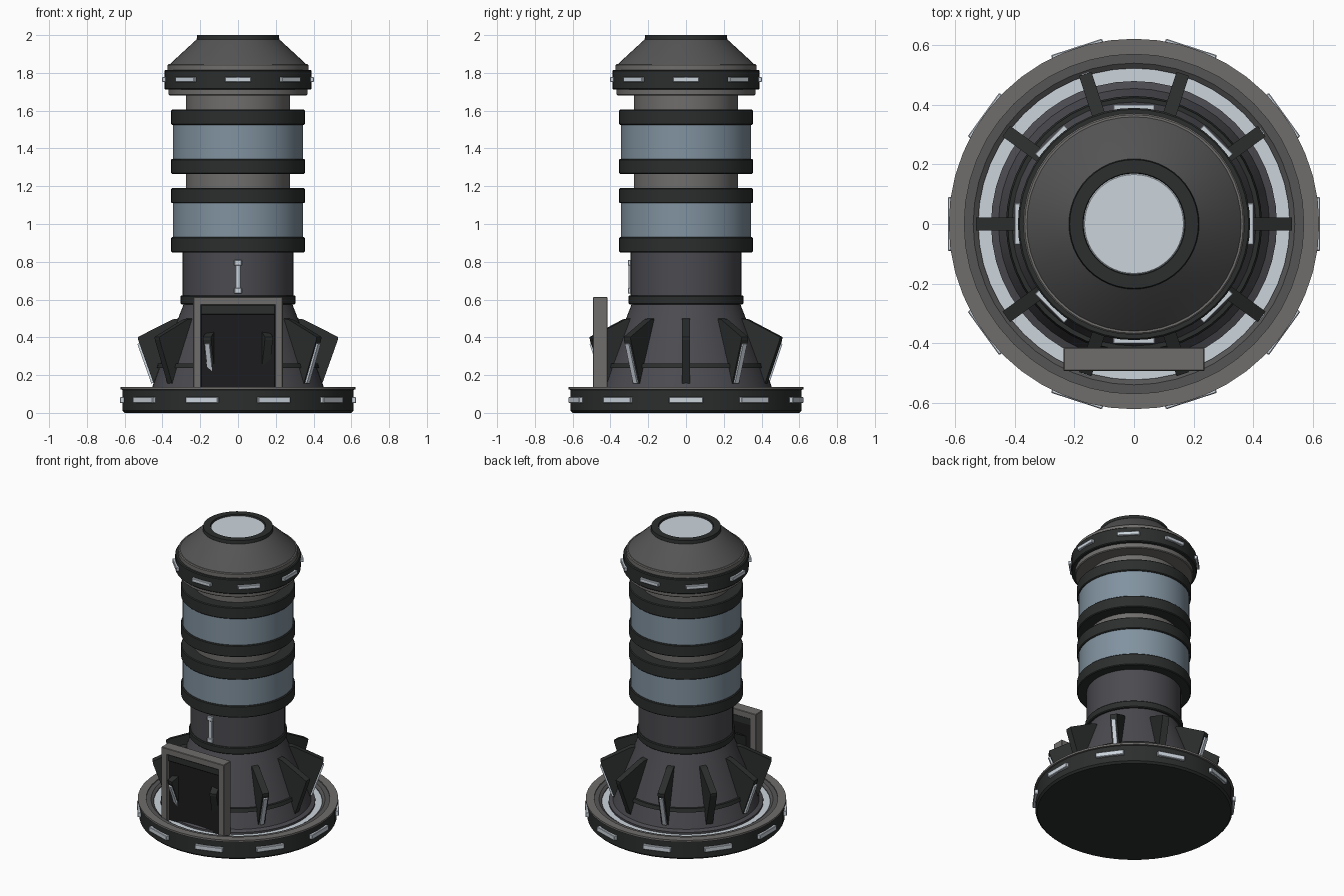
import bpy, bmesh
from math import sin, cos, pi, radians
from mathutils import Matrix, Vector

if "Cube" in bpy.data.objects:
    bpy.data.objects.remove(bpy.data.objects["Cube"])


def material(name, rgb):
    m = bpy.data.materials.new(name)
    m.diffuse_color = (*rgb, 1)
    m.use_nodes = True
    m.node_tree.nodes["Principled BSDF"].inputs["Base Color"].default_value = m.diffuse_color
    return m


DARK = material("dark_metal", (0.025, 0.027, 0.027))
BLACK = material("black_panel", (0.012, 0.012, 0.013))
BODY = material("body_metal", (0.07, 0.07, 0.08))
GREY = material("grey_metal", (0.16, 0.155, 0.15))
ROOF = material("roof_metal", (0.09, 0.09, 0.09))
GLASS = material("blue_glass", (0.22, 0.29, 0.35))
LIGHT = material("pale_light", (0.6, 0.66, 0.72))


def finish(bm, name, mat, smooth=False):
    bmesh.ops.recalc_face_normals(bm, faces=bm.faces)
    me = bpy.data.meshes.new(name)
    bm.to_mesh(me)
    bm.free()
    ob = bpy.data.objects.new(name, me)
    bpy.context.collection.objects.link(ob)
    me.materials.append(mat)
    if smooth:
        bpy.ops.object.select_all(action='DESELECT')
        ob.select_set(True)
        bpy.context.view_layer.objects.active = ob
        bpy.ops.object.shade_smooth_by_angle(angle=radians(30))
    return ob


def lathe(name, profile, mat, n=48):
    """Revolve an (r, z) profile about z; r = 0 closes at the axis."""
    bm = bmesh.new()
    vs = [bm.verts.new((r, 0, z)) for r, z in profile]
    es = [bm.edges.new(p) for p in zip(vs, vs[1:])]
    bmesh.ops.spin(bm, geom=vs + es, cent=(0, 0, 0), axis=(0, 0, 1),
                   angle=2 * pi, steps=n, use_merge=True)
    bmesh.ops.remove_doubles(bm, verts=bm.verts, dist=1e-5)
    return finish(bm, name, mat, True)


def band(name, r, z0, z1, mat, c=0.005):
    """Solid disc with chamfered rims."""
    return lathe(name, [(0, z0), (r - c, z0), (r, z0 + c), (r, z1 - c), (r - c, z1), (0, z1)], mat)


def box(name, lo, hi, mat, angle=0, bevel=0.003):
    """Box between two corners, turned about the z axis."""
    lo, hi = Vector(lo), Vector(hi)
    bm = bmesh.new()
    bmesh.ops.create_cube(bm, size=1)
    bmesh.ops.scale(bm, vec=hi - lo, verts=bm.verts)
    bmesh.ops.translate(bm, vec=(lo + hi) / 2, verts=bm.verts)
    bmesh.ops.bevel(bm, geom=bm.edges[:], offset=bevel, segments=1, affect='EDGES')
    bm.transform(Matrix.Rotation(angle, 4, 'Z'))
    return finish(bm, name, mat)


def plate(name, outline, half, mat, angle):
    """Upright plate with an (r, z) outline, turned about the z axis."""
    bm = bmesh.new()
    f = bm.faces.new([bm.verts.new((r, -half, z)) for r, z in outline])
    ext = bmesh.ops.extrude_face_region(bm, geom=[f])['geom']
    bmesh.ops.translate(bm, vec=(0, 2 * half, 0),
                        verts=[v for v in ext if isinstance(v, bmesh.types.BMVert)])
    bm.faces.new([v for v in f.verts]) if not f.is_valid else None
    bm.transform(Matrix.Rotation(angle, 4, 'Z'))
    return finish(bm, name, mat)


# Base: drum, top lip, glowing groove
lathe("base_drum", [(0, 0), (0.60, 0), (0.612, 0.012), (0.612, 0.122), (0.55, 0.122),
                    (0.525, 0.10), (0, 0.10)], DARK)
lathe("base_lip", [(0.61, 0.122), (0.622, 0.124), (0.622, 0.137), (0.57, 0.137), (0.57, 0.122)], GREY)
lathe("base_inner_step", [(0.572, 0.13), (0.54, 0.13), (0.523, 0.118), (0.523, 0.10)], ROOF)
lathe("base_light_ring", [(0.524, 0.10), (0.524, 0.112), (0.48, 0.112), (0.48, 0.10)], LIGHT)
for i in range(10):
    box(f"base_light_{i}", (0.595, -0.09, 0.052), (0.625, 0.09, 0.084), LIGHT, i * pi / 5)

# Flared skirt with collars
lathe("skirt", [(0.48, 0.10), (0.48, 0.125), (0.455, 0.135), (0.414, 0.25), (0.288, 0.575)], BODY)
lathe("skirt_band", [(0.41, 0.238), (0.43, 0.238), (0.424, 0.262), (0.40, 0.262)], DARK)
band("skirt_collar", 0.304, 0.575, 0.622, DARK)

# Ten fins, every second one carrying a light strip
for i in range(10):
    a = i * pi / 5
    plate(f"fin_{i}", [(0.28, 0.505), (0.345, 0.495), (0.53, 0.402), (0.528, 0.385),
                       (0.445, 0.152), (0.39, 0.152)], 0.022, DARK, a)
    if i % 2:
        plate(f"fin_light_{i}", [(0.515, 0.37), (0.533, 0.365), (0.459, 0.156), (0.44, 0.162)],
              0.013, LIGHT, a)

# Doorway
for s, side in ((-1, "left"), (1, "right")):
    x0, x1 = sorted((s * 0.195, s * 0.237))
    box(f"door_post_{side}", (x0, -0.493, 0.002), (x1, -0.415, 0.60), GREY)
box("door_lintel", (-0.237, -0.493, 0.57), (0.237, -0.415, 0.613), GREY)
box("door_header", (-0.197, -0.475, 0.52), (0.197, -0.42, 0.572), DARK)
box("door_panel", (-0.197, -0.462, 0.002), (0.197, -0.42, 0.53), BLACK)

# Lower drum with front lamp
band("lower_drum", 0.294, 0.615, 0.86, BODY)
box("front_lamp", (-0.014, -0.304, 0.64), (0.014, -0.285, 0.80), LIGHT)
for z in (0.632, 0.78):
    box("front_lamp_end", (-0.02, -0.308, z), (0.02, -0.285, z + 0.03), LIGHT)

# Core column and two glazed sections
band("core_column", 0.276, 0.85, 1.70, GREY)
for k, z in (("lower", 0.85), ("upper", 1.265)):
    band(f"{k}_glass", 0.345, z + 0.07, z + 0.27, GLASS)
    band(f"{k}_bottom_ring", 0.354, z, z + 0.08, DARK)
    band(f"{k}_top_ring", 0.354, z + 0.26, z + 0.34, DARK)

# Cap: under-rim, lit ring, upper rim, conical roof, open collar with lens
band("cap_under_rim", 0.367, 1.68, 1.72, GREY)
band("cap_ring", 0.39, 1.713, 1.815, DARK)
band("cap_upper_rim", 0.372, 1.81, 1.846, GREY)
lathe("roof", [(0.362, 1.843), (0.355, 1.852), (0.218, 1.978), (0.17, 1.978)], ROOF)
lathe("roof_collar", [(0.213, 1.97), (0.219, 1.978), (0.216, 2.0), (0.172, 2.0), (0.168, 1.98)], DARK)
band("roof_lens", 0.171, 1.96, 1.992, LIGHT)
for i in range(8):
    box(f"cap_light_{i}", (0.375, -0.07, 1.752), (0.402, 0.07, 1.778), LIGHT, i * pi / 4)
